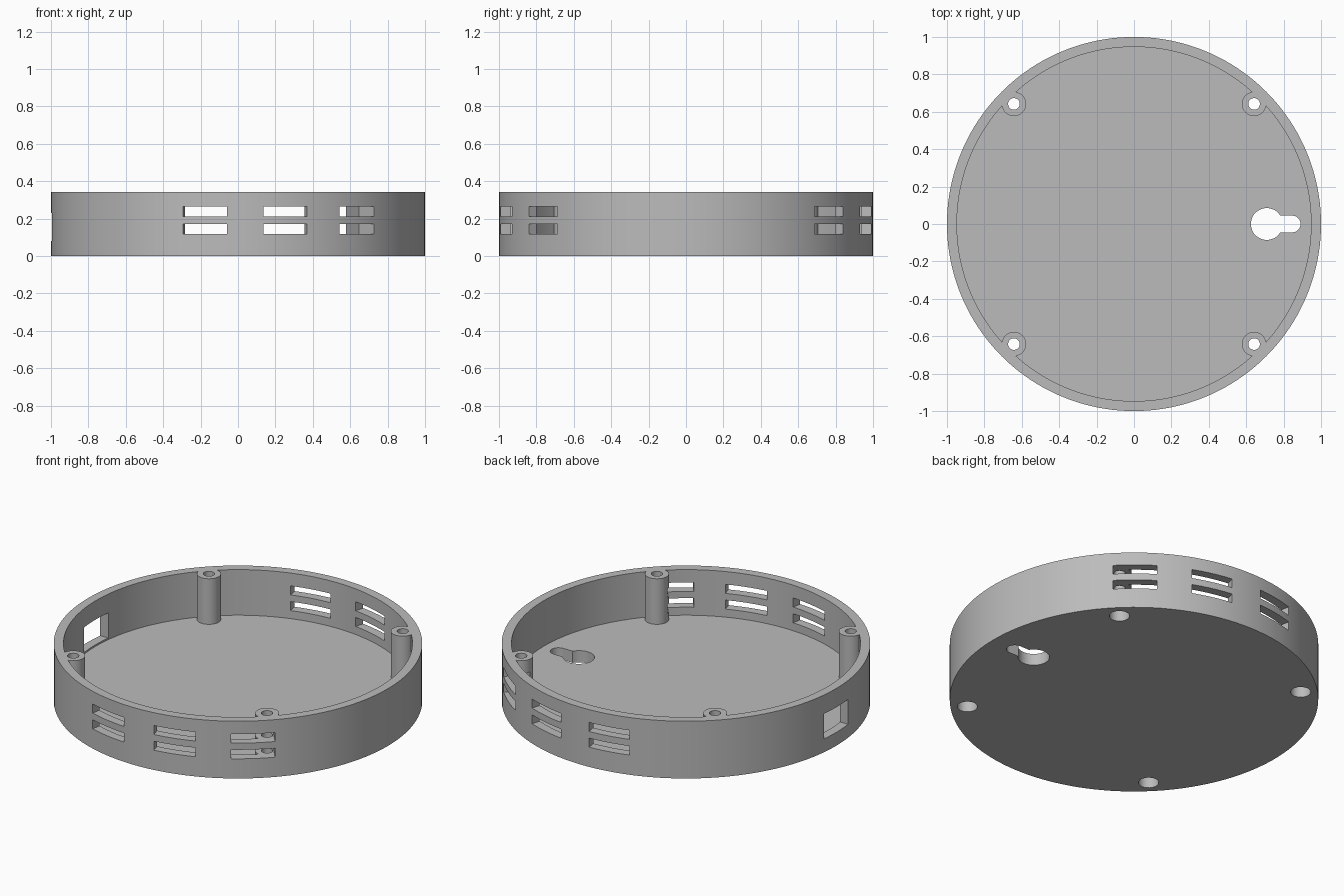
import bpy, math
from math import radians, sin, cos

if "Cube" in bpy.data.objects:
    bpy.data.objects.remove(bpy.data.objects["Cube"])

HEIGHT, FLOOR, INNER = 0.343, 0.07, 0.947
POST = 0.642          # x and y offset of the screw posts

grey = bpy.data.materials.new("grey plastic")
grey.diffuse_color = (0.5, 0.5, 0.5, 1)
grey.use_nodes = True
grey.node_tree.nodes["Principled BSDF"].inputs["Base Color"].default_value = grey.diffuse_color


def cylinder(name, x, y, z0, z1, r, sides=48):
    bpy.ops.mesh.primitive_cylinder_add(vertices=sides, radius=r, depth=z1 - z0,
                                        location=(x, y, (z0 + z1) / 2))
    ob = bpy.context.object
    ob.name = name
    return ob


def box(name, centre, size, turn=0):
    bpy.ops.mesh.primitive_cube_add(size=1, location=centre, rotation=(0, 0, turn))
    ob = bpy.context.object
    ob.name = name
    ob.scale = size
    return ob


def cut(target, tool):
    """Subtract the tool from the target, then remove the tool."""
    bpy.context.view_layer.update()
    mod = target.modifiers.new("cut", 'BOOLEAN')
    mod.operation, mod.solver, mod.object = 'DIFFERENCE', 'EXACT', tool
    bpy.ops.object.select_all(action='DESELECT')
    bpy.context.view_layer.objects.active = target
    target.select_set(True)
    bpy.ops.object.modifier_apply(modifier=mod.name)
    bpy.data.objects.remove(tool)


corners = [(sx * POST, sy * POST) for sx in (-1, 1) for sy in (-1, 1)]

# Round housing, hollowed by a cavity that leaves the four posts standing
housing = cylinder("round_housing", 0, 0, 0, HEIGHT, 1, 160)
cavity = cylinder("cavity_cutter", 0, 0, FLOOR, 0.5, INNER, 160)
for x, y in corners:
    cut(cavity, cylinder("post_cutter", x, y, -0.1, 0.6, 0.065))
cut(housing, cavity)

# Two rows of vent slots, mirrored front to back
for side in (-1, 1):
    for angle in (-10.2, 14.7, 39.7):
        a = radians(angle)
        for z in (0.145, 0.239):
            r = 0.985
            cut(housing, box("slot_cutter", (r * sin(a), side * r * cos(a), z),
                             (0.24, 0.23, 0.054), -side * a))

# Screw holes with a wider recess underneath
for x, y in corners:
    cut(housing, cylinder("screw_cutter", x, y, -0.1, 0.5, 0.031, 32))
    cut(housing, cylinder("recess_cutter", x, y, -0.1, 0.09, 0.055, 32))

# Cable window in the left wall
cut(housing, box("window_cutter", (-1, 0, 0.155), (0.3, 0.23, 0.15)))

# Keyhole hanger in the floor
cut(housing, cylinder("keyhole_round", 0.71, 0, -0.1, 0.2, 0.085))
cut(housing, box("keyhole_neck", (0.775, 0, 0.05), (0.14, 0.09, 0.3)))
cut(housing, cylinder("keyhole_end", 0.845, 0, -0.1, 0.2, 0.045, 32))

housing.data.materials.clear()
housing.data.materials.append(grey)
bpy.ops.object.select_all(action='DESELECT')
housing.select_set(True)
bpy.context.view_layer.objects.active = housing
bpy.ops.object.shade_smooth_by_angle(angle=radians(30))
